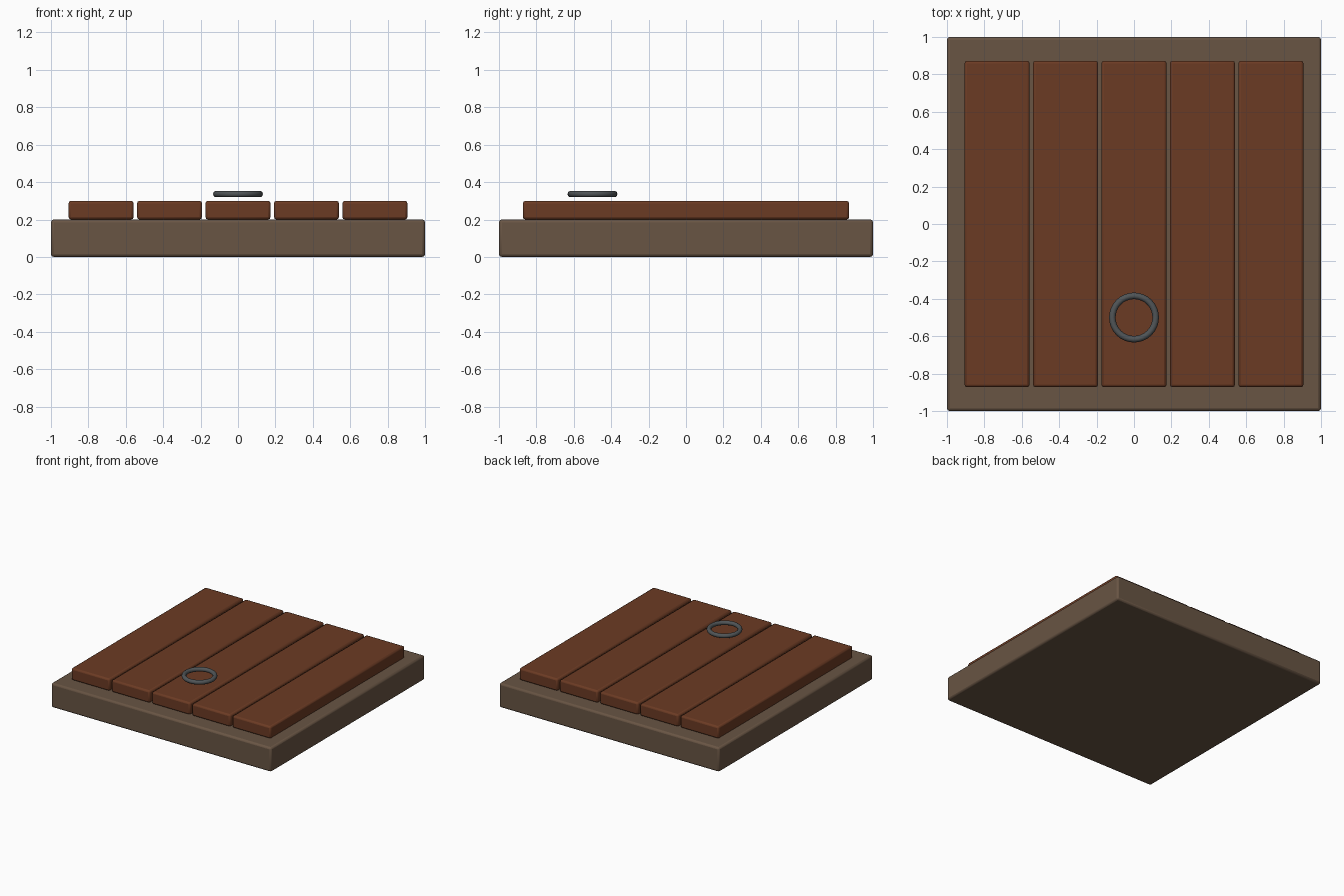
import bpy
import math

cube = bpy.data.objects.get("Cube")
if cube:
    bpy.data.objects.remove(cube, do_unlink=True)


def make_material(name, rgb, roughness):
    mat = bpy.data.materials.new(name)
    mat.use_nodes = True
    mat.diffuse_color = (*rgb, 1)
    shader = mat.node_tree.nodes["Principled BSDF"]
    shader.inputs["Base Color"].default_value = (*rgb, 1)
    shader.inputs["Roughness"].default_value = roughness
    return mat


frame_wood = make_material("weathered frame wood", (0.14, 0.09, 0.057), 0.8)
plank_wood = make_material("red brown plank wood", (0.148, 0.043, 0.017), 0.8)
iron = make_material("dark iron", (0.08, 0.09, 0.095), 0.5)


def beveled_box(name, size, center, mat, bevel):
    bpy.ops.mesh.primitive_cube_add(size=1, location=center)
    obj = bpy.context.object
    obj.name = name
    obj.scale = size
    bpy.ops.object.transform_apply(location=False, rotation=False, scale=True)
    obj.data.materials.append(mat)
    mod = obj.modifiers.new("Rounded edges", "BEVEL")
    mod.width = bevel
    mod.segments = 2
    bpy.ops.object.shade_smooth_by_angle(angle=math.radians(30))
    return obj


# Base slab
beveled_box("base_frame", (2, 2, 0.2), (0, 0, 0.1), frame_wood, 0.015)

# Row of planks
PITCH = 0.366
for i in range(5):
    beveled_box(f"plank_{i + 1}", (0.348, 1.745, 0.1),
                ((i - 2) * PITCH, 0, 0.25), plank_wood, 0.014)

# Pull ring
bpy.ops.mesh.primitive_torus_add(
    major_radius=0.116, minor_radius=0.0175, major_segments=32,
    minor_segments=10, location=(0, -0.5, 0.336))
ring = bpy.context.object
ring.name = "pull_ring"
ring.data.materials.append(iron)
bpy.ops.object.shade_smooth()
